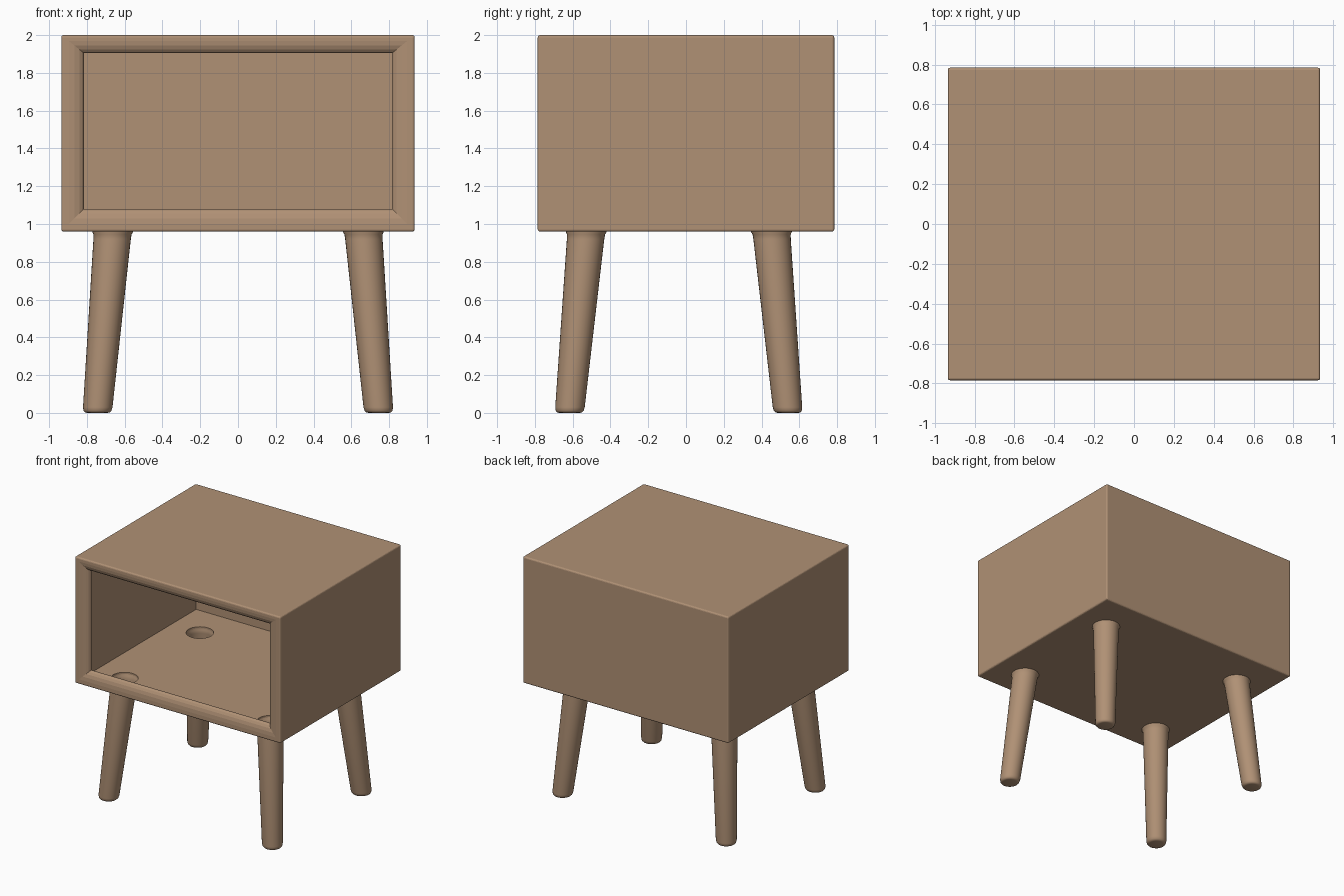
import bpy, bmesh, math
from mathutils import Vector

cube = bpy.data.objects.get("Cube")
if cube:
    bpy.data.objects.remove(cube, do_unlink=True)

wood = bpy.data.materials.new("warm_wood")
wood.use_nodes = True
color = (0.434, 0.283, 0.178, 1)
wood.diffuse_color = color
wood.node_tree.nodes["Principled BSDF"].inputs["Base Color"].default_value = color

HX, HY, Z0, Z1 = 0.935, 0.785, 0.96, 2.0
WALL = 0.014
LEG_X = 0.663


def finish(name, bm):
    bmesh.ops.recalc_face_normals(bm, faces=bm.faces)
    mesh = bpy.data.meshes.new(name)
    bm.to_mesh(mesh)
    bm.free()
    mesh.materials.append(wood)
    obj = bpy.data.objects.new(name, mesh)
    bpy.context.collection.objects.link(obj)
    return obj


def bridge(bm, rings):
    for a, b in zip(rings, rings[1:]):
        n = len(a)
        for i in range(n):
            j = (i + 1) % n
            bm.faces.new((a[i], a[j], b[j], b[i]))


def rectangle(bm, inset, y):
    # the top rail is a little narrower than the other three
    x = HX - inset
    low = Z0 + inset
    high = Z1 - (inset if inset <= WALL else inset * 0.8)
    return [bm.verts.new(c) for c in
            ((-x, y, low), (x, y, low), (x, y, high), (-x, y, high))]


# Cabinet: outer shell, softly rounded mitred frame, hollow inside
bm = bmesh.new()
profile = [(0, HY), (0, -HY), (0.04, -HY), (0.07, -0.782), (0.095, -0.774),
           (0.112, -0.763), (0.12, -0.75), (0.12, -0.738), (0.105, -0.738),
           (0.06, -0.765), (WALL, -0.768), (WALL, HY - WALL)]
rings = [rectangle(bm, inset, y) for inset, y in profile]
bridge(bm, rings)
bm.faces.new(rings[0])
bm.faces.new(rings[-1])
outer = set(rings[0] + rings[1])
edges = [e for e in bm.edges if all(v in outer for v in e.verts)]
bmesh.ops.bevel(bm, geom=edges, offset=0.012, segments=3, profile=0.5,
                affect='EDGES')
cabinet = finish("cabinet", bm)


# Splayed, tapered hollow legs, open into the cabinet floor
def leg(name, top, foot):
    bm = bmesh.new()
    rows = [(0.968, 0.108), (0.958, 0.108), (0.945, 0.101), (0.92, 0.099),
            (0.03, 0.078), (0.012, 0.074), (0.003, 0.066), (0, 0.055)]
    rings = []
    for z, r in rows:
        c = foot.lerp(top, z / Z0)
        rings.append([bm.verts.new((c.x + r * math.cos(a), c.y + r * math.sin(a), z))
                      for a in (math.tau * i / 32 for i in range(32))])
    bridge(bm, rings)
    bm.faces.new(rings[-1])
    obj = finish(name, bm)
    bpy.ops.object.select_all(action='DESELECT')
    obj.select_set(True)
    bpy.context.view_layer.objects.active = obj
    bpy.ops.object.shade_smooth_by_angle(angle=math.radians(50))


# Round hole in the floor above a leg
def floor_hole(x, y):
    bpy.ops.mesh.primitive_cylinder_add(vertices=32, radius=0.103, depth=0.1,
                                        location=(x, y, Z0))
    cutter = bpy.context.object
    cutter.hide_render = True
    bpy.ops.object.select_all(action='DESELECT')
    cabinet.select_set(True)
    bpy.context.view_layer.objects.active = cabinet
    mod = cabinet.modifiers.new("hole", 'BOOLEAN')
    mod.operation = 'DIFFERENCE'
    mod.solver = 'EXACT'
    mod.object = cutter
    bpy.ops.object.modifier_apply(modifier=mod.name)
    bpy.data.objects.remove(cutter, do_unlink=True)


for side, sx in (("left", 1), ("right", -1)):
    for end, y_top, y_foot in (("front", -0.528, -0.617), ("back", 0.452, 0.54)):
        leg(f"{end}_{side}_leg", Vector((sx * LEG_X, y_top, 0)),
            Vector((sx * 0.745, y_foot, 0)))
        floor_hole(sx * LEG_X, y_top)
